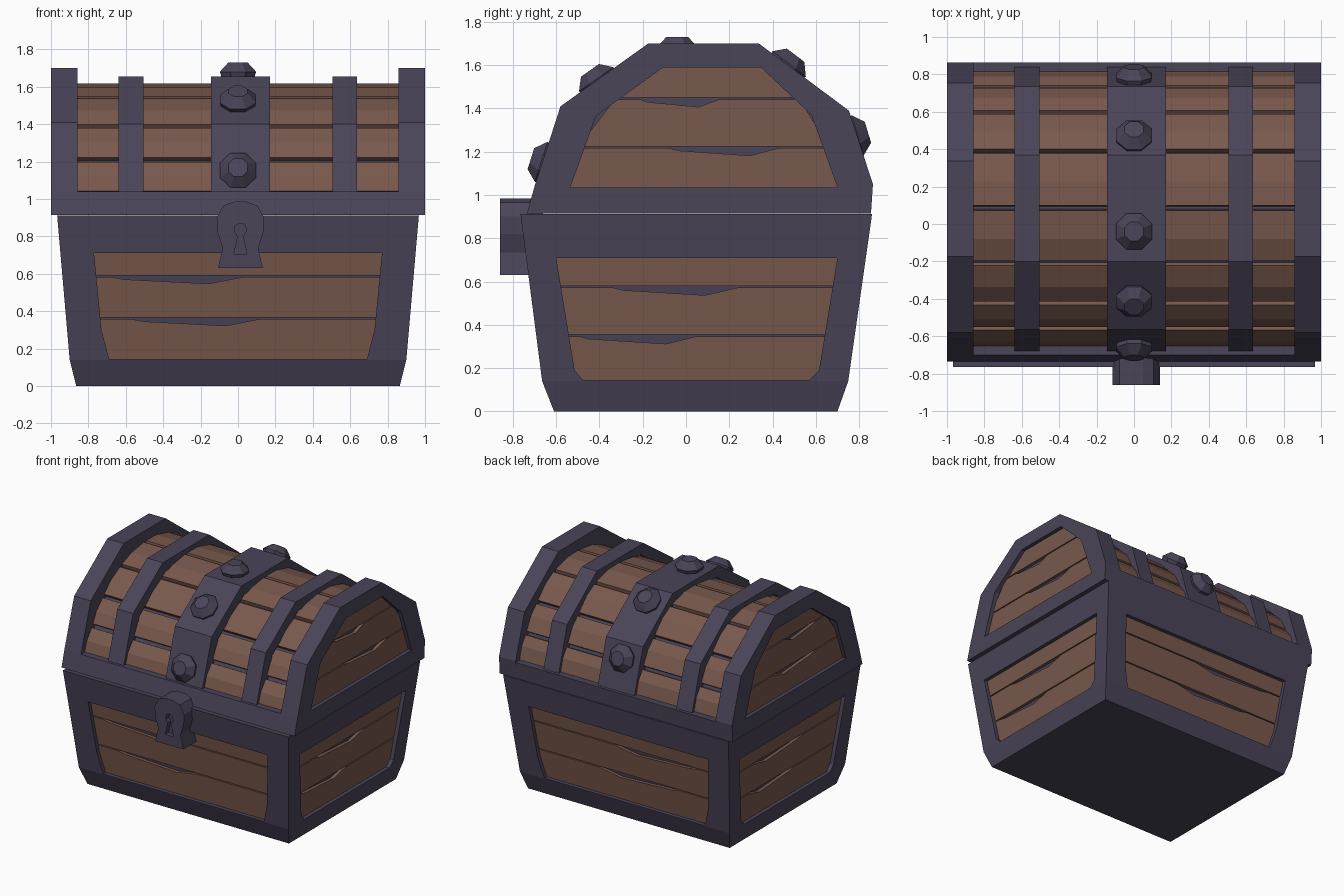
import bpy, bmesh, math, random
from mathutils import Vector

if "Cube" in bpy.data.objects:
    bpy.data.objects.remove(bpy.data.objects["Cube"])

random.seed(4)


def material(name, rgb):
    m = bpy.data.materials.new(name)
    m.diffuse_color = (*rgb, 1)
    m.use_nodes = True
    m.node_tree.nodes["Principled BSDF"].inputs["Base Color"].default_value = m.diffuse_color
    return m


METAL = material("dark_iron", (0.069, 0.058, 0.098))
WOOD = material("brown_wood", (0.190, 0.100, 0.075))


def loft(name, loops, mat):
    """Closed solid through matching loops of 3D points."""
    bm = bmesh.new()
    rings = [[bm.verts.new(p) for p in lp] for lp in loops]
    n = len(rings[0])
    for a, b in zip(rings, rings[1:]):
        for i in range(n):
            j = (i + 1) % n
            bm.faces.new((a[i], a[j], b[j], b[i]))
    bm.faces.new(rings[0][::-1])
    bm.faces.new(rings[-1])
    bmesh.ops.recalc_face_normals(bm, faces=bm.faces)
    me = bpy.data.meshes.new(name)
    bm.to_mesh(me)
    bm.free()
    me.materials.append(mat)
    ob = bpy.data.objects.new(name, me)
    bpy.context.collection.objects.link(ob)
    return ob


def extrude_x(name, prof, x0, x1, mat):
    return loft(name, [[(x, y, z) for y, z in prof] for x in (x0, x1)], mat)


def carve(ob, cutter):
    """Subtract the cutter and throw it away."""
    mod = ob.modifiers.new("cut", "BOOLEAN")
    mod.object, mod.operation, mod.solver = cutter, "DIFFERENCE", "EXACT"
    bpy.context.view_layer.objects.active = ob
    bpy.ops.object.modifier_apply(modifier=mod.name)
    bpy.data.objects.remove(cutter)


def slab(name, poly, place, d0, d1, mat):
    """Outline (u, z) on a wall, solid between two depths below its surface."""
    return loft(name, [[place(u, z, d) for u, z in poly] for d in (d0, d1)], mat)


def span(poly, z):
    us = []
    for (u0, z0), (u1, z1) in zip(poly, poly[1:] + poly[:1]):
        if z0 != z1 and min(z0, z1) <= z <= max(z0, z1):
            us.append(u0 + (u1 - u0) * (z - z0) / (z1 - z0))
    return min(us), max(us)


def planked_panel(name, ob, opening, place, seams):
    """Recess an opening into ob and fill it with worn horizontal planks."""
    carve(ob, slab("cutter", opening, place, -0.1, 0.055, METAL))
    zs = [min(p[1] for p in opening)] + seams + [max(p[1] for p in opening)]
    for k, (z0, z1) in enumerate(zip(zs, zs[1:])):
        a0, b0 = span(opening, z0)
        a1, b1 = span(opening, z1)
        last = k == len(zs) - 2
        top = z1 if last else z1 - 0.008
        poly = [(a0 - 0.03, z0), (b0 + 0.03, z0), (b1 + 0.03, top)]
        if not last:
            # chipped upper edge
            c = random.uniform(0.35, 0.8)
            for t, dz in ((c + 0.12, 0), (c, 0.035), (c - 0.3, 0.012), (c - 0.34, 0)):
                poly.append((a1 + (b1 - a1) * t, top - dz))
        poly.append((a1 - 0.03, top))
        slab(f"{name}_plank_{k + 1}", poly, place, 0.03, 0.07, WOOD)


# chest body: tapered box with chamfered foot
body = loft("body_frame", [
    [(-hx, y0, z), (hx, y0, z), (hx, y1, z), (-hx, y1, z)]
    for z, hx, y0, y1 in ((0, 0.865, -0.61, 0.70), (0.14, 0.90, -0.665, 0.75),
                          (0.912, 0.967, -0.765, 0.86))], METAL)

front_open = [(-0.69, 0.145), (0.69, 0.145), (0.73, 0.30), (0.77, 0.71), (-0.77, 0.71), (-0.73, 0.30)]
side_open = [(-0.475, 0.145), (0.57, 0.145), (0.615, 0.19), (0.70, 0.71), (-0.60, 0.71), (-0.515, 0.19)]
planked_panel("front", body, front_open,
              lambda u, z, d: (u, -0.665 - 0.13 * (z - 0.14) + d, z), [0.365, 0.59])
planked_panel("back", body, front_open,
              lambda u, z, d: (u, 0.75 + 0.143 * (z - 0.14) - d, z), [0.365, 0.59])
for side, s in (("right", 1), ("left", -1)):
    planked_panel(side, body, side_open,
                  lambda u, z, d: (s * (0.90 + 0.087 * (z - 0.14) - d), u, z), [0.355, 0.58])

# lid end frames with planked gables
lid_prof = [(-0.735, 0.915), (0.855, 0.915), (0.864, 1.05), (0.753, 1.39),
            (0.337, 1.70), (-0.175, 1.70), (-0.58, 1.41), (-0.70, 1.04)]
lid_open = [(-0.535, 1.035), (0.70, 1.035), (0.58, 1.37), (0.346, 1.59), (-0.106, 1.59), (-0.416, 1.365)]
for side, s in (("right", 1), ("left", -1)):
    frame = extrude_x(f"lid_frame_{side}", lid_prof, s * 0.858, s, METAL)
    planked_panel(f"lid_{side}", frame, lid_open, lambda u, z, d: (s * (1 - d), u, z), [1.225, 1.45])

# lid rim along front and back
extrude_x("lid_rim", [(-0.735, 0.915), (0.855, 0.915), (0.863, 1.04), (-0.70, 1.04)], -0.87, 0.87, METAL)

# curved lid: iron core seen in the gaps, bent staves on top
stave_cuts = [(-0.66, 1.03), (-0.56, 1.21), (-0.425, 1.39), (-0.21, 1.545), (0.085, 1.62),
              (0.39, 1.575), (0.60, 1.41), (0.735, 1.22), (0.82, 1.03)]
centre = Vector((0.08, 1.0))
core = [centre + (Vector(p) - centre) * 0.955 for p in stave_cuts]
extrude_x("lid_core", core, -0.87, 0.87, METAL)
for k, (a, b) in enumerate(zip(stave_cuts, stave_cuts[1:])):
    a, b = Vector(a), Vector(b)
    t = (b - a).normalized()
    n = Vector((-t.y, t.x))
    a, b = a + t * 0.014, b - t * 0.014
    mid = a.lerp(b, 0.45) + n * 0.016
    extrude_x(f"lid_stave_{k + 1}", [a, mid, b, b - n * 0.06, a - n * 0.06], -0.865, 0.865, WOOD)

# iron straps over the lid
strap = [(-0.685, 1.02), (-0.565, 1.40), (-0.20, 1.655), (0.37, 1.655), (0.735, 1.38), (0.845, 1.02)]
inner = [centre + (Vector(p) - centre) * 0.88 for p in strap]
for name, x0, x1 in (("left", -0.64, -0.505), ("centre", -0.145, 0.17), ("right", 0.505, 0.635)):
    extrude_x(f"lid_strap_{name}", strap + inner[::-1], x0, x1, METAL)

# faceted rivets on the centre strap
for k, f in enumerate((0.33, 0.45, 0.28, 0.25, 0.31)):
    a, b = Vector(strap[k]), Vector(strap[k + 1])
    p, t = a.lerp(b, f), (b - a).normalized()
    pos, along, nor = Vector((0, *p)), Vector((0, *t)), Vector((0, -t.y, t.x))
    loft(f"rivet_{k + 1}", [
        [pos + nor * h + Vector((r * math.cos(w), 0, 0)) + along * r * math.sin(w)
         for w in (math.tau * (i + 0.5) / 8 for i in range(8))]
        for h, r in ((-0.02, 0.09), (0.025, 0.105), (0.075, 0.055))], METAL)

# lock plate with sunken keyhole
CX = 0.013
half = [(0.12, 0.63), (0.095, 0.735), (0.122, 0.82), (0.127, 0.90), (0.09, 0.965), (0.035, 0.985)]
plate = [(CX + u, z) for u, z in half] + [(CX - u, z) for u, z in reversed(half)]
hole = [(0.035, 0.705), (0.014, 0.80), (0.03, 0.825), (0.028, 0.855), (0.012, 0.868)]
hole = [(CX + u, z) for u, z in hole] + [(CX - u, z) for u, z in reversed(hole)]
lock = slab("lock_plate", plate, lambda u, z, d: (u, d, z), -0.86, -0.66, METAL)
carve(lock, slab("cutter", hole, lambda u, z, d: (u, d, z), -0.9, -0.82, METAL))
